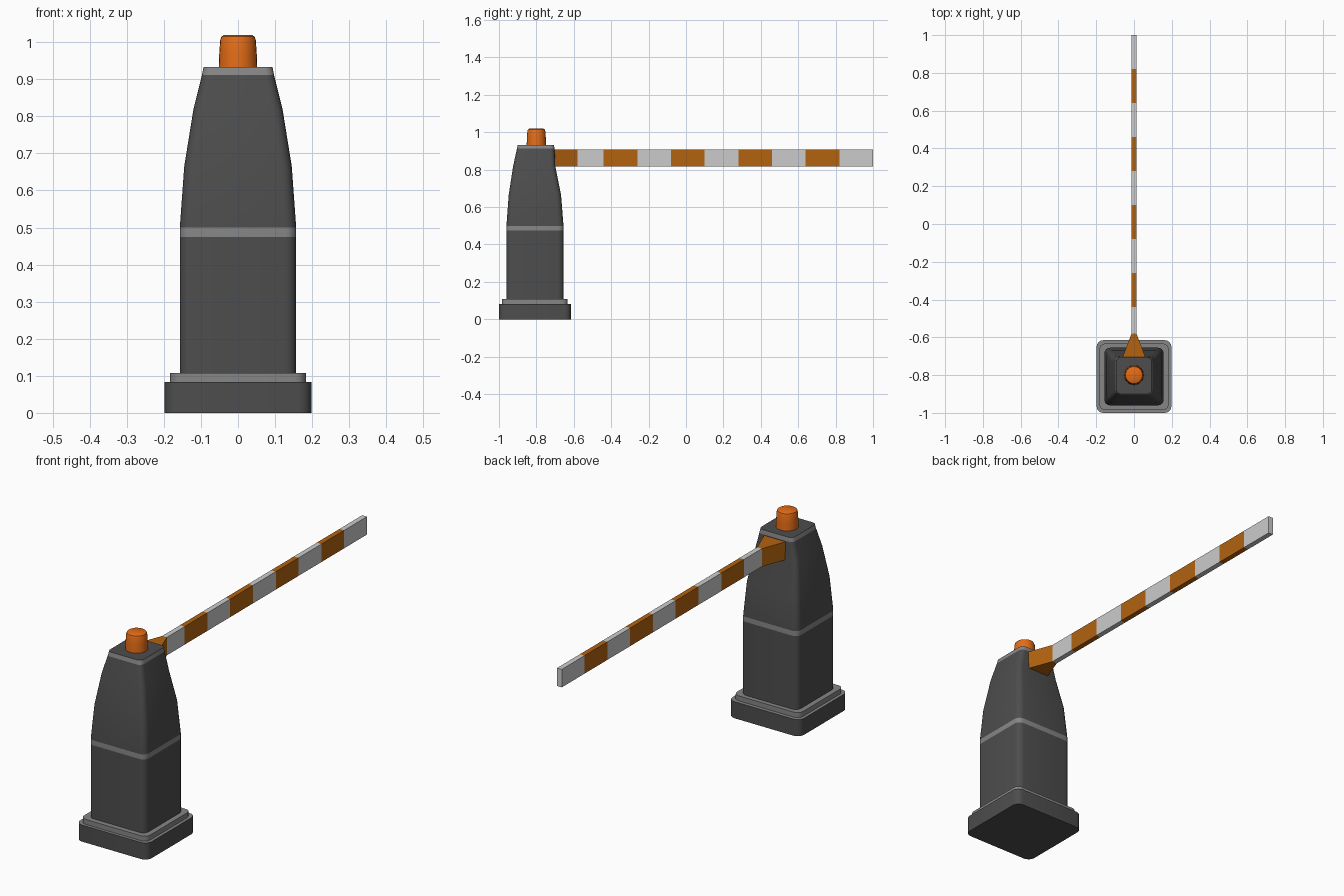
import bpy
import bmesh
from math import sin, cos, pi, radians

if "Cube" in bpy.data.objects:
    bpy.data.objects.remove(bpy.data.objects["Cube"])

POST_Y = -0.805


def material(name, color):
    mat = bpy.data.materials.new(name)
    mat.use_nodes = True
    mat.diffuse_color = (*color, 1)
    mat.node_tree.nodes["Principled BSDF"].inputs["Base Color"].default_value = (*color, 1)
    return mat


dark = material("dark_grey", (0.075, 0.075, 0.075))
light = material("light_grey", (0.24, 0.24, 0.24))
white = material("pale_grey", (0.52, 0.52, 0.52))
orange = material("stripe_orange", (0.45, 0.125, 0.005))
amber = material("beacon_amber", (0.78, 0.15, 0.008))


def finish(name, bm, mats, smooth=True):
    bmesh.ops.recalc_face_normals(bm, faces=bm.faces)
    mesh = bpy.data.meshes.new(name)
    bm.to_mesh(mesh)
    bm.free()
    for mat in mats:
        mesh.materials.append(mat)
    obj = bpy.data.objects.new(name, mesh)
    bpy.context.collection.objects.link(obj)
    if smooth:
        bpy.ops.object.select_all(action='DESELECT')
        obj.select_set(True)
        bpy.context.view_layer.objects.active = obj
        bpy.ops.object.shade_smooth_by_angle(angle=radians(30))
    return obj


def rounded_rect(half_x, front, back, radius, steps=4):
    """Outline of a rectangle with round corners, counter-clockwise."""
    corners = [(half_x - radius, back - radius), (radius - half_x, back - radius),
               (radius - half_x, front + radius), (half_x - radius, front + radius)]
    points = []
    for i, (cx, cy) in enumerate(corners):
        for s in range(steps + 1):
            a = (i + s / steps) * pi / 2
            points.append((cx + radius * cos(a), cy + radius * sin(a)))
    return points


def loft(name, sections, mats, bands, cap_top=0):
    """Skin a stack of (z, outline) sections; bands gives each level's material."""
    bm = bmesh.new()
    rings = [[bm.verts.new((x, y, z)) for x, y in outline] for z, outline in sections]
    for low, high, band in zip(rings, rings[1:], bands):
        for i in range(len(low)):
            j = (i + 1) % len(low)
            bm.faces.new((low[i], low[j], high[j], high[i])).material_index = band
    bm.faces.new(rings[0][::-1])
    bm.faces.new(rings[-1]).material_index = cap_top
    return finish(name, bm, mats)


# Base and plinth
foot = rounded_rect(0.198, -1.0, -0.615, 0.035)
loft("base", [(0, foot), (0.083, foot)], [dark, light], [0], cap_top=1)
step = rounded_rect(0.183, -0.985, -0.633, 0.03)
loft("plinth", [(0.08, step), (0.108, step)], [light], [0])

# Tapering post: height, half width, front, back, corner radius
levels = [
    (0.105, 0.157, -0.960, -0.655, 0.03),
    (0.475, 0.157, -0.960, -0.655, 0.03),
    (0.500, 0.157, -0.960, -0.655, 0.03),
    (0.665, 0.145, -0.948, -0.668, 0.029),
    (0.820, 0.120, -0.924, -0.699, 0.026),
    (0.912, 0.097, -0.904, -0.703, 0.023),
    (0.933, 0.093, -0.900, -0.706, 0.022),
]
loft("post", [(z, rounded_rect(*shape)) for z, *shape in levels],
     [dark, light], [0, 1, 0, 0, 0, 1])


# Warning beacon
def circle(radius, sides=24):
    return [(radius * cos(2 * pi * i / sides), POST_Y + 0.005 + radius * sin(2 * pi * i / sides))
            for i in range(sides)]


beacon = [(0.930, 0.052), (0.970, 0.0505), (1.006, 0.048), (1.015, 0.045), (1.019, 0.038)]
loft("beacon", [(z, circle(r)) for z, r in beacon], [amber], [0] * (len(beacon) - 1))


# Wedge bracket joining the arm to the post
ARM_LOW, ARM_HIGH, ARM_HALF = 0.818, 0.908, 0.013
ARM_START = -0.58
wedge = [(0.064, -0.715), (ARM_HALF, ARM_START), (-ARM_HALF, ARM_START), (-0.064, -0.715)]
loft("arm_bracket", [(ARM_LOW, wedge), (ARM_HIGH, wedge)], [orange], [0])

# Striped barrier arm built as one continuous bar
cuts = [ARM_START] + [1 - 0.18 * i for i in range(8, -1, -1)]
bm = bmesh.new()
rings = [[bm.verts.new((x, y, z)) for x, z in
          ((-ARM_HALF, ARM_LOW), (ARM_HALF, ARM_LOW), (ARM_HALF, ARM_HIGH), (-ARM_HALF, ARM_HIGH))]
         for y in cuts]
for k, (near, far) in enumerate(zip(rings, rings[1:])):
    for i in range(4):
        j = (i + 1) % 4
        bm.faces.new((near[i], near[j], far[j], far[i])).material_index = k % 2
bm.faces.new(rings[0])
bm.faces.new(rings[-1])
finish("barrier_arm", bm, [white, orange], smooth=False)
